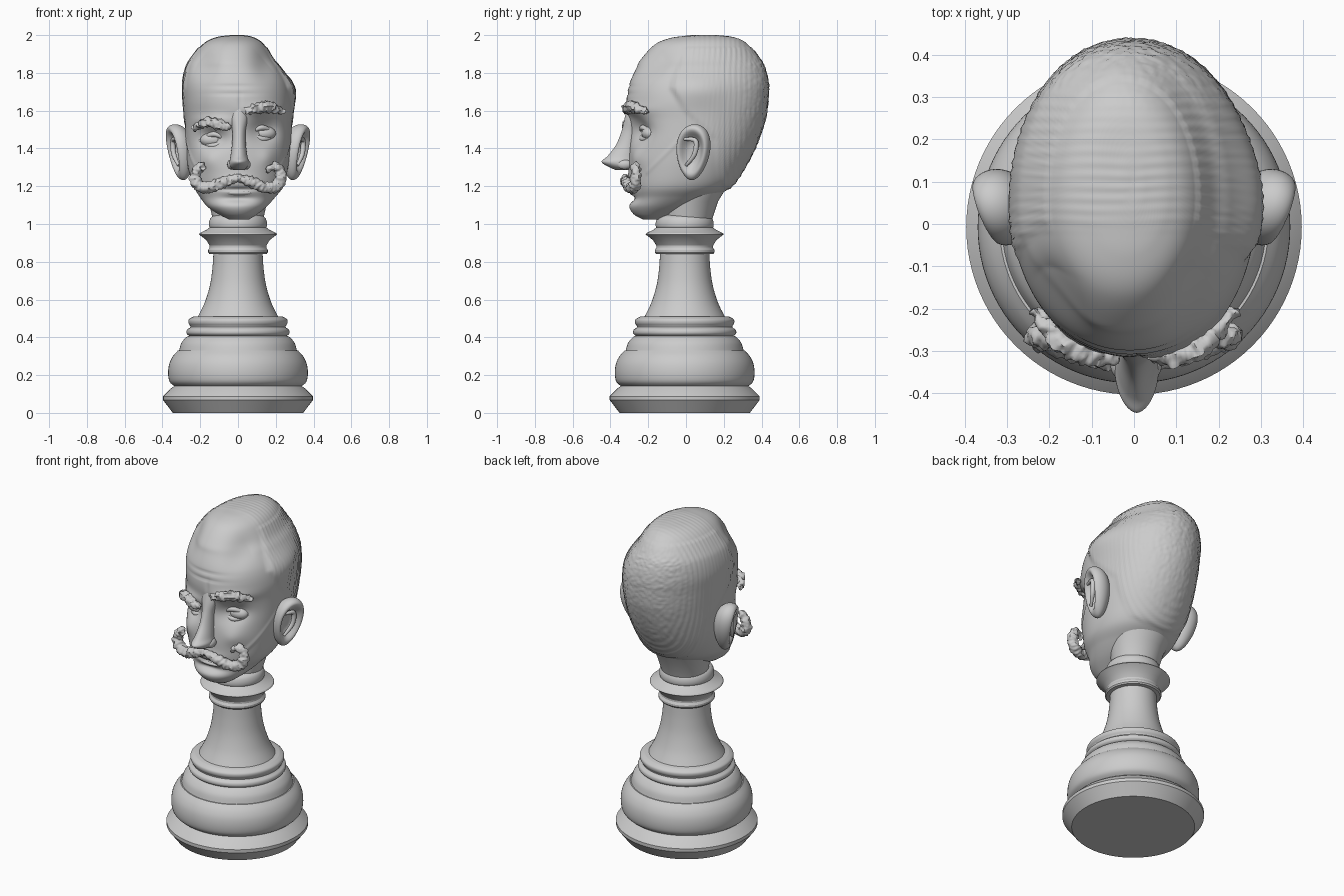
import bpy, bmesh, math
from mathutils import Vector, Matrix, noise

cube = bpy.data.objects.get("Cube")
if cube:
    bpy.data.objects.remove(cube)

stone = bpy.data.materials.new("matte grey")
stone.use_nodes = True
GREY = (0.6, 0.6, 0.6, 1)
stone.diffuse_color = GREY
stone.node_tree.nodes["Principled BSDF"].inputs["Base Color"].default_value = GREY


def select_only(obj):
    bpy.ops.object.select_all(action="DESELECT")
    obj.select_set(True)
    bpy.context.view_layer.objects.active = obj


def finish(obj, angle):
    obj.data.materials.clear()
    obj.data.materials.append(stone)
    select_only(obj)
    bpy.ops.object.shade_smooth_by_angle(angle=math.radians(angle))


def from_bmesh(name, bm, angle=40):
    bmesh.ops.recalc_face_normals(bm, faces=bm.faces)
    mesh = bpy.data.meshes.new(name)
    bm.to_mesh(mesh)
    bm.free()
    obj = bpy.data.objects.new(name, mesh)
    bpy.context.collection.objects.link(obj)
    finish(obj, angle)


def smooth_rows(rows, steps):
    """Catmull-Rom interpolation of tuples."""
    out = []
    for i in range(len(rows) - 1):
        quad = [rows[max(i - 1, 0)], rows[i], rows[i + 1], rows[min(i + 2, len(rows) - 1)]]
        for s in range(steps):
            t = s / steps
            out.append([b + t / 2 * (c - a + t * (2 * a - 5 * b + 4 * c - d + t * (3 * (b - c) + d - a)))
                        for a, b, c, d in zip(*quad)])
    return out + [list(rows[-1])]


def loft(rows, segments, power=2.0, widest=0.5):
    """Stack egg-shaped rings given as z, x min, x max, y min, y max."""
    bm = bmesh.new()
    rings = []
    for z, x0, x1, y0, y1 in rows:
        ring = []
        middle = y0 + widest * (y1 - y0)
        for k in range(segments):
            a = math.tau * k / segments
            c, s = math.cos(a), math.sin(a)
            u = math.copysign(abs(c) ** (2 / power), c)
            v = abs(s) ** (2 / power)
            y = middle + v * ((y1 if s > 0 else y0) - middle)
            ring.append(bm.verts.new(((x0 + x1 + u * (x1 - x0)) / 2, y, z)))
        rings.append(ring)
    for low, high in zip(rings, rings[1:]):
        for k in range(segments):
            n = (k + 1) % segments
            bm.faces.new((low[k], low[n], high[n], high[k]))
    bm.faces.new(rings[0][::-1])
    bm.faces.new(rings[-1])
    return bm


def turned(name, profile):
    shift = -.007
    from_bmesh(name, loft([(z, -r, r, shift - r, shift + r) for r, z in profile], 96), 28)


def ball(name, centre, size):
    bm = bmesh.new()
    bmesh.ops.create_uvsphere(bm, u_segments=32, v_segments=20, radius=1)
    bm.transform(Matrix.Translation(centre) @ Matrix.Diagonal((*size, 1)))
    from_bmesh(name, bm)


def strand(name, points, thick, rough=0.0):
    """Tapered tube through x, y, z, radius points, with a ragged surface."""
    curve = bpy.data.curves.new(name, "CURVE")
    curve.dimensions = "3D"
    curve.bevel_depth = thick
    curve.bevel_resolution = 6
    curve.use_fill_caps = True
    path = smooth_rows(points, 16)
    spline = curve.splines.new("POLY")
    spline.points.add(len(path) - 1)
    for p, (x, y, z, r) in zip(spline.points, path):
        p.co, p.radius = (x, y, z, 1), r
    obj = bpy.data.objects.new(name, curve)
    bpy.context.collection.objects.link(obj)
    select_only(obj)
    bpy.ops.object.convert(target="MESH")
    obj = bpy.context.view_layer.objects.active
    shifts = [v.normal * rough * noise.noise(v.co * 60) for v in obj.data.vertices]
    for v, shift in zip(obj.data.vertices, shifts):
        v.co += shift
    finish(obj, 60)


# Turned pedestal
turned("base_foot", [(.345, 0), (.397, .068), (.397, .088), (.355, .13), (.34, .14), (.33, .15)])
turned("base_bulge", smooth_rows([(.335, .14), (.362, .165), (.37, .21), (.364, .26), (.345, .3), (.318, .33)], 4))
turned("base_shoulder", smooth_rows([(.312, .33), (.3, .37), (.275, .4), (.255, .41)], 4))
turned("base_rings", smooth_rows([(.255, .405), (.272, .42), (.27, .44), (.252, .455),
                                  (.262, .475), (.26, .495), (.235, .51)], 4))
turned("stem", smooth_rows([(.215, .505), (.178, .58), (.15, .67), (.136, .76), (.13, .85)], 6))
turned("stem_ring", [(.12, .84), (.152, .842), (.158, .85), (.158, .862), (.15, .875), (.15, .89)])
turned("collar", [(.14, .87), (.15, .885), (.168, .915), (.207, .945), (.202, .952), (.165, .97), (.145, .985)])
turned("collar_top", smooth_rows([(.14, .975), (.152, .985), (.153, 1.01), (.142, 1.035), (.115, 1.05)], 4))
from_bmesh("neck", loft([(1.03, -.135, .135, -.12, .14), (1.12, -.155, .155, -.12, .17),
                         (1.25, -.2, .2, -.1, .25)], 64))

# Head: lofted ovals, then sculpted by soft bumps
head_rows = [(1.025, -.05, .06, -.23, -.12), (1.05, -.10, .10, -.275, -.05), (1.09, -.16, .15, -.30, .06),
             (1.14, -.20, .195, -.29, .15), (1.2, -.235, .24, -.30, .24), (1.3, -.265, .265, -.305, .31),
             (1.42, -.275, .28, -.30, .37), (1.55, -.28, .285, -.305, .415), (1.65, -.287, .287, -.315, .43),
             (1.74, -.29, .27, -.30, .432), (1.82, -.275, .225, -.265, .415), (1.87, -.25, .185, -.24, .39),
             (1.95, -.185, .135, -.165, .325), (1.985, -.12, .085, -.08, .26), (1.997, -.04, .03, .02, .17),
             (1.998, -.005, 0, .09, .1)]
head = loft(smooth_rows(head_rows, 10), 200, 2.07, .47)

# x, z, x reach, z reach, push backwards
bumps = [(-.13, 1.455, .075, .05, .055), (.135, 1.495, .08, .065, .055),
         (-.14, 1.545, .10, .03, -.02), (.14, 1.605, .10, .03, -.02),
         (-.16, 1.34, .05, .05, -.015), (.16, 1.35, .05, .05, -.015),
         (-.19, 1.86, .07, .08, .04), (.15, 1.86, .06, .08, .03),
         (0, 1.183, .09, .008, .015), (0, 1.135, .08, .02, .02), (0, 1.22, .09, .03, -.015),
         (-.02, 1.69, .12, .008, .006), (-.02, 1.73, .12, .008, .005), (.01, 1.64, .008, .05, .006)]
hairline = [(1.1, .3), (1.22, .16), (1.45, .13), (1.6, -.03), (1.72, -.1), (1.8, -.08), (1.9, -.03), (2.1, -.03)]


def hair_start(z):
    for (z0, y0), (z1, y1) in zip(hairline, hairline[1:]):
        if z0 <= z < z1:
            return y0 + (y1 - y0) * (z - z0) / (z1 - z0)
    return 1


head.normal_update()
for v in head.verts:
    x, y, z = v.co
    hair = min(max((y - hair_start(z)) / .05, 0), 1)
    hair *= hair * (3 - 2 * hair)
    back = min(max((y - .25) / .15, 0), 1)
    ridges = .002 * (1 - back) * math.sin(y * 230 + 2 * noise.noise(v.co * 6))
    grain = .005 * back * noise.noise(v.co * 80)
    temple = .02 * math.exp(-((z - 1.71) / .07) ** 2 - ((y - .05) / .15) ** 2) * (x > .1)
    lift = hair * (.006 + ridges + grain + temple)
    if z > 1.93:
        lift *= .35
    # fold from ear towards the moustache
    if y < 0 and abs(x) > .2:
        lift += .004 * math.exp(-((z - 1.48 - y) / .012) ** 2)
    v.co += v.normal * lift
    if y < -.02:
        front = min((-.02 - y) / .12, 1)
        v.co.y += front * sum(d * math.exp(-((x - bx) / rx) ** 2 - ((z - bz) / rz) ** 2)
                              for bx, bz, rx, rz, d in bumps)
from_bmesh("head", head, 60)

# Nose
nose = [(1.285, -.025, .03, -.37, -.27), (1.305, -.045, .055, -.415, -.25), (1.33, -.045, .058, -.447, -.25),
        (1.36, -.04, .05, -.415, -.25), (1.42, -.032, .042, -.37, -.25), (1.49, -.03, .04, -.342, -.25),
        (1.56, -.04, .05, -.325, -.25), (1.62, -.03, .04, -.31, -.26)]
from_bmesh("nose", loft(smooth_rows(nose, 6), 40, 1.8), 60)

# Eyes with heavy lids, and nostrils
for side, label, z in ((1, "left", 1.48), (-1, "right", 1.445)):
    ball(label + "_nostril", (.005 + side * .04, -.325, 1.315), (.022, .04, .026))
    ball(label + "_eye", (side * .135, -.19, z), (.065, .045, .04))
    for part, dz in (("upper", .03), ("lower", -.03)):
        strand(f"{label}_{part}_lid", [(side * .06, -.235, z, .5), (side * .13, -.228, z + dz, 1.1),
                                       (side * .21, -.17, z - .01, .5)], .013)

# Lips
ball("lower_lip", (.005, -.268, 1.165), (.075, .03, .016))

# Ragged eyebrows
for side, label, z in ((1, "left", 1.595), (-1, "right", 1.51)):
    strand(label + "_eyebrow", [(side * .04, -.312, z, .6), (side * .1, -.31, z + .018, 1.1),
                                (side * .17, -.275, z + .025, 1.1), (side * .235, -.205, z - .005, .5)],
           .024, .015)

# Moustache with upturned curls
for side, label, tip in ((1, "left", .15), (-1, "right", .18)):
    strand(label + "_moustache", [(side * -.005, -.318, 1.245, .7), (side * .07, -.315, 1.222, 1.05),
                                  (side * .14, -.295, 1.195, 1.1), (side * .2, -.275, 1.2, 1.2),
                                  (side * .228, -.265, 1.25, 1.1), (side * .2, -.27, 1.305, .9),
                                  (side * tip, -.275, 1.285, .5)], .026, .012)

# Ears: thick cups hollowed on the outer face, narrowing to the lobe
for side, label in ((1, "left"), (-1, "right")):
    bm = bmesh.new()
    bmesh.ops.create_uvsphere(bm, u_segments=48, v_segments=32, radius=1)
    for v in bm.verts:
        x, y, z = v.co
        hollow = 1.1 * math.exp(-(math.hypot(y, z) / .68) ** 4) if x > 0 else 0
        v.co = Vector((.078 * (1 + .25 * z) * (x - hollow) + .018 * z,
                       .09 * (1 + .2 * z) * y + .015 * z, .148 * z))
    bm.transform(Matrix.Translation((.312, .038, 1.38)) @ Matrix.Rotation(-.35, 4, "Z"))
    bm.transform(Matrix.Diagonal((side, 1, 1, 1)))
    from_bmesh(label + "_ear", bm, 60)
    strand(label + "_ear_fold", [(side * .33, -.01, 1.45, .6), (side * .345, .05, 1.44, 1),
                                 (side * .34, .045, 1.37, 1), (side * .315, .0, 1.31, .6)], .013)
